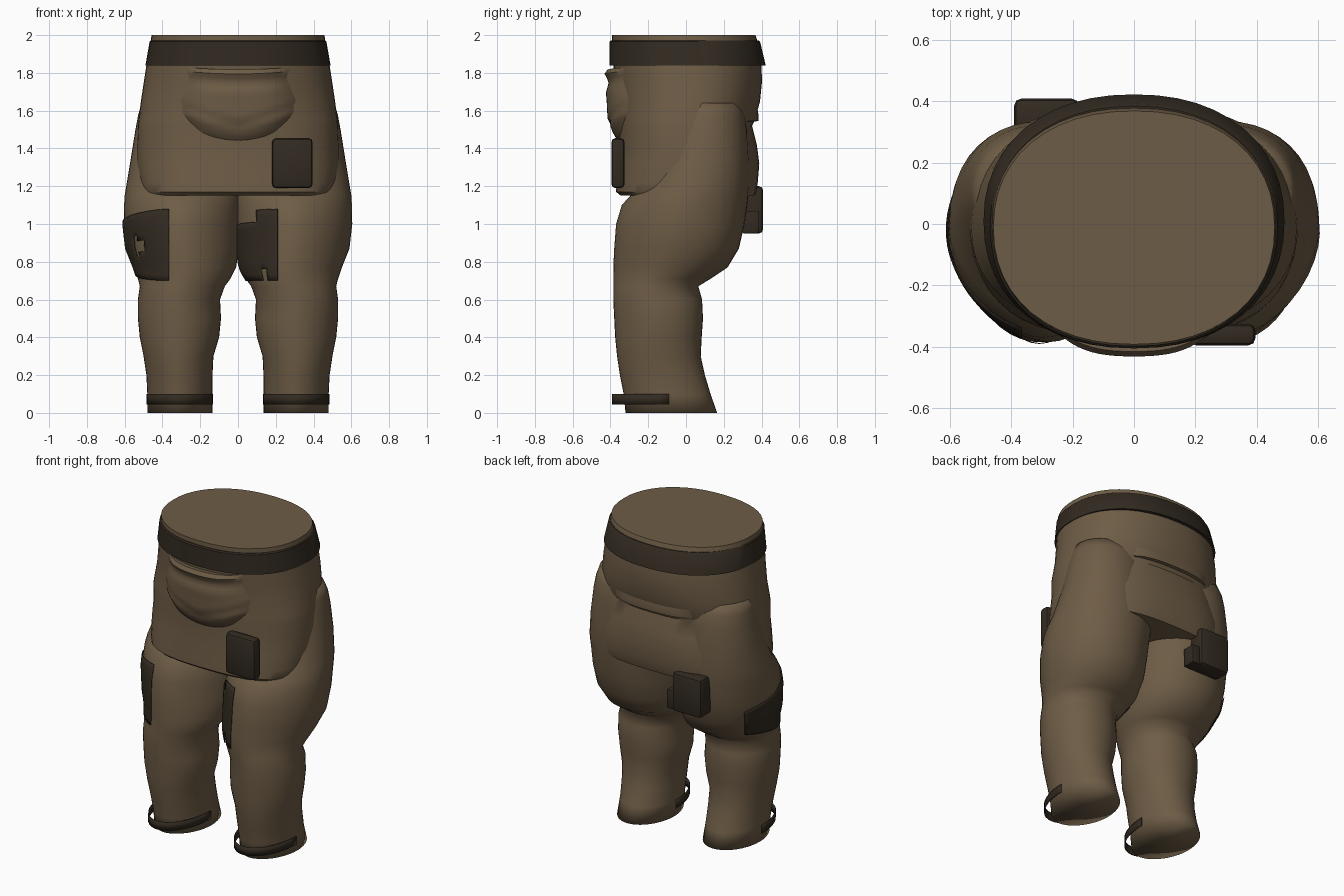
import bpy, bmesh, math

if "Cube" in bpy.data.objects:
    bpy.data.objects.remove(bpy.data.objects["Cube"])


def material(name, rgb):
    m = bpy.data.materials.new(name)
    m.diffuse_color = (*rgb, 1)
    m.use_nodes = True
    m.node_tree.nodes["Principled BSDF"].inputs["Base Color"].default_value = m.diffuse_color
    return m


CLOTH = material("brown cloth", (0.155, 0.108, 0.061))
DARK = material("dark leather", (0.032, 0.0235, 0.015))

# sections: z, x min, x max, y front, y back, squareness (and front squareness)
LEG = [(0.0, .135, .48, -.32, .165, 2.0, 1.9), (.1, .135, .48, -.33, .13, 2.0, 1.9),
       (.2, .135, .485, -.35, .10, 2.1, 1.9), (.3, .13, .50, -.365, .078, 2.1, 1.9),
       (.4, .10, .52, -.375, .083, 2.1, 1.9), (.5, .09, .53, -.38, .09, 2.1, 1.85),
       (.6, .095, .53, -.385, .085, 2.1, 1.85), (.67, .07, .52, -.385, .065, 2.1, 1.85),
       (.71, .04, .53, -.385, .13, 2.1, 1.8), (.77, .01, .55, -.385, .22, 2.1, 1.8),
       (.87, -.005, .59, -.38, .28, 2.1, 1.75), (1.0, -.01, .605, -.37, .31, 2.1, 1.75),
       (1.1, -.01, .603, -.34, .325, 2.1, 1.8), (1.15, -.01, .60, -.295, .33, 2.1, 1.9),
       (1.2, 0, .592, -.24, .335, 2.1, 2.0), (1.35, .05, .567, -.16, .333, 2.1, 2.0),
       (1.5, .07, .543, -.12, .322, 2.1, 2.0), (1.58, .06, .528, -.10, .31, 2.1, 2.0),
       (1.64, .05, .510, -.08, .285, 2.1, 2.0)]
HIPS = [(1.15, -.51, .51, -.345, .365, 2.8), (1.17, -.515, .515, -.37, .372, 2.8),
        (1.22, -.525, .525, -.368, .38, 2.7), (1.32, -.535, .535, -.36, .388, 2.5),
        (1.42, -.535, .535, -.358, .375, 2.3), (1.52, -.53, .53, -.36, .35, 2.3),
        (1.55, -.527, .527, -.36, .365, 2.3), (1.65, -.514, .514, -.365, .392, 2.2),
        (1.75, -.499, .499, -.375, .402, 2.2), (1.84, -.485, .485, -.385, .40, 2.2),
        (1.97, -.462, .462, -.392, .378, 2.2), (2.0, -.458, .458, -.392, .368, 2.2)]
BELT = [(1.84, -.49, .49, -.405, .422, 2.2), (1.965, -.468, .468, -.405, .392, 2.2),
        (1.972, -.46, .46, -.398, .384, 2.2)]


def section(table, z):
    """Section interpolated at height z."""
    for a, b in zip(table, table[1:]):
        if z <= b[0]:
            t = max(0, (z - a[0]) / (b[0] - a[0]))
            return [p + (q - p) * t for p, q in zip(a, b)]
    return table[-1]


def rim(s, angle, grow=0.0):
    """Point on a section; angle 0 is +x, -90 degrees is the front."""
    z, x0, x1, y0, y1 = s[:5]
    c, d = math.cos(angle), math.sin(angle)
    n = s[-1] if d < 0 else s[5]
    sx = math.copysign(abs(c) ** (2 / n), c)
    sy = math.copysign(abs(d) ** (2 / n), d)
    return ((x0 + x1) / 2 + sx * ((x1 - x0) / 2 + grow),
            (y0 + y1) / 2 + sy * ((y1 - y0) / 2 + grow), z)


def make(name, rows, mat, loop=False, caps=False, thick=0.0, gaps=(), angle=38):
    """Skin a grid of points, leaving out the listed cells."""
    bm = bmesh.new()
    vs = [[bm.verts.new(p) for p in r] for r in rows]
    n = len(vs[0])
    for k, (a, b) in enumerate(zip(vs, vs[1:])):
        for i in range(n if loop else n - 1):
            j = (i + 1) % n
            if (k, i) not in gaps:
                bm.faces.new((a[i], a[j], b[j], b[i]))
    if caps:
        ends = [bm.faces.new(vs[0][::-1]), bm.faces.new(vs[-1])]
        bmesh.ops.recalc_face_normals(bm, faces=bm.faces)
        bmesh.ops.poke(bm, faces=ends)
    bmesh.ops.delete(bm, geom=[v for v in bm.verts if not v.link_faces], context='VERTS')
    me = bpy.data.meshes.new(name)
    bm.to_mesh(me)
    bm.free()
    return finish(name, me, mat, thick, angle)


def finish(name, me, mat, thick=0.0, angle=38):
    ob = bpy.data.objects.new(name, me)
    bpy.context.collection.objects.link(ob)
    me.materials.append(mat)
    if thick:
        mod = ob.modifiers.new("thickness", 'SOLIDIFY')
        mod.thickness = thick
        mod.offset = 0
    bpy.ops.object.select_all(action='DESELECT')
    ob.select_set(True)
    bpy.context.view_layer.objects.active = ob
    bpy.ops.object.shade_smooth_by_angle(angle=math.radians(angle))
    return ob


def loft(name, table, mat, side=1, n=40, angle=38):
    rows = [[(side * x, y, z) for x, y, z in
             (rim(s, i * math.tau / n) for i in range(n))] for s in table]
    return make(name, rows, mat, loop=True, caps=True, angle=angle)


def box(name, lo, hi, bevel):
    bm = bmesh.new()
    bmesh.ops.create_cube(bm, size=1)
    for v in bm.verts:
        v.co = [(a + b) / 2 + c * (b - a) for a, b, c in zip(lo, hi, v.co)]
    bmesh.ops.bevel(bm, geom=bm.edges[:], offset=bevel, segments=2,
                    affect='EDGES', profile=0.5)
    me = bpy.data.meshes.new(name)
    bm.to_mesh(me)
    bm.free()
    return finish(name, me, DARK)


# hips with waist belt
loft("hips", HIPS, CLOTH, n=48)
loft("belt", BELT, DARK, n=48)

# legs and open ankle straps
for side, tag in ((1, "right"), (-1, "left")):
    loft("leg_" + tag, LEG, CLOTH, side, angle=150)
    strap = []
    for z in (.045, .10):
        strap.append([(side * (.308 + .174 * math.cos(a)), -.09 + .299 * math.sin(a), z)
                      for a in (math.pi + math.pi * i / 20 for i in range(21))])
    make("ankle_strap_" + tag, strap, DARK, thick=.003)


def patch(name, side, edge_x, end, drop, lift, gaps):
    """Thin plate on the thigh with an upright front edge, wrapping to an angle."""
    rows = []
    for j in range(13):
        row = []
        for i in range(25):
            t = i / 24
            top = 1.08 - drop * t ** 1.5
            low = .70 + lift * t * t
            s = section(LEG, low + (top - low) * j / 12)
            u = (edge_x - (s[1] + s[2]) / 2) / ((s[2] - s[1]) / 2 + .006)
            c = math.copysign(min(1, abs(u)) ** (s[-1] / 2), u)
            a0 = -math.acos(c)
            x, y, z = rim(s, a0 + (math.radians(end) - a0) * t, .006)
            row.append((side * x, y, z))
        rows.append(row)
    return make(name, rows, DARK, thick=.004, gaps=gaps)


# torn thigh patches: a hole on the outside, a notched top and a low tear inside
patch("outer_thigh_patch", -1, .365, 38, .13, .07,
      {(5, 6), (6, 6), (5, 7), (6, 7), (4, 8), (5, 8), (6, 8), (7, 8)})
patch("inner_thigh_patch", 1, .21, -190, .04, 0,
      {(j, i) for j in (10, 11) for i in range(7, 24)} | {(0, 4), (1, 4), (1, 5), (0, 5)})

# padded belly pouch: upper flap and lower scalloped part
rows = []
for j in range(17):
    v = j / 16
    row = []
    for i in range(25):
        u = -1 + i / 12
        half = .31 - .048 * max(0, min(1, (v - .5) / .32)) + .02 * max(0, (v - .85) / .15)
        half -= .12 * max(0, (.38 - v) / .38) ** 1.3
        x = u * half
        z = 1.44 + .39 * v + .04 * u * u * (1 - v) - .012 * (1 - u * u) * v
        z0, x0, x1, y0, y1, n = section(HIPS, z)
        cy, ry = (y0 + y1) / 2, (y1 - y0) / 2
        surf = cy - ry * (1 - abs(x / x1) ** n) ** (1 / n)
        swell = min(1, v / .28) ** .7 * (1 - .35 * math.exp(-((v - .82) / .09) ** 2))
        crease = .010 * math.exp(-((v - .22 - .2 * abs(u)) / .05) ** 2)
        rise = .058 * swell * (1 - abs(u) ** 4) - crease - .003
        if j == 16:
            rise = max(rise - .022, -.003)
        row.append((x, surf - rise, z))
    rows.append(row)
rows.append([(x, y + .09, z - .01) for x, y, z in rows[-1]])
make("belly_pouch", rows, CLOTH)

# lip of the rear pocket
rows = []
for z, out in ((1.60, .002), (1.57, .014), (1.545, .020), (1.54, -.02)):
    rows.append([rim(section(HIPS, z), math.radians(62 + 56 * i / 14),
                     out * (1 - abs(i / 7 - 1) ** 4)) for i in range(15)])
make("rear_pocket_lip", rows[::-1], CLOTH)

# belt boxes, front and rear, and the tab beside the rear one
box("front_box", (.18, -.395, 1.19), (.395, -.325, 1.455), .022)
box("rear_box", (-.39, .29, .95), (-.18, .408, 1.20), .022)
box("rear_box_tab", (-.20, .30, .95), (-.13, .385, 1.07), .006)
